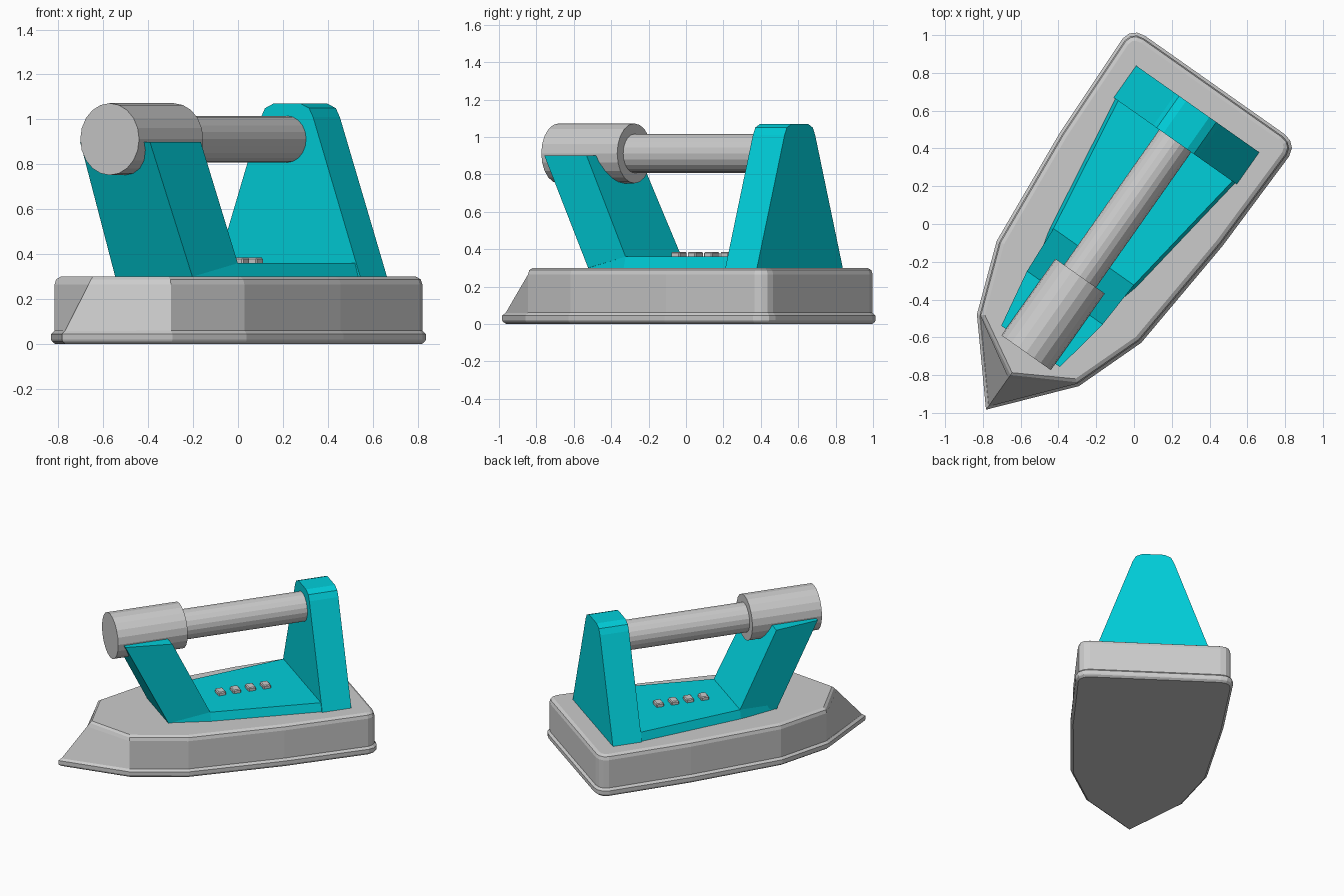
import bpy, bmesh, math
from mathutils import Vector, Matrix

if "Cube" in bpy.data.objects:
    bpy.data.objects.remove(bpy.data.objects["Cube"])

# Iron is modelled along local Y (nose at -Y), then turned on its stand position
PLACE = Matrix.Translation((-0.061, 0.043, 0)) @ Matrix.Rotation(math.radians(-35.15), 4, 'Z')

teal = bpy.data.materials.new("teal_plastic")
teal.diffuse_color = (0.0, 0.62, 0.70, 1)
teal.use_nodes = True
teal.node_tree.nodes["Principled BSDF"].inputs["Base Color"].default_value = teal.diffuse_color


def finish(name, bm, mat=None):
    bmesh.ops.recalc_face_normals(bm, faces=bm.faces)
    me = bpy.data.meshes.new(name)
    bm.to_mesh(me)
    bm.free()
    ob = bpy.data.objects.new(name, me)
    bpy.context.collection.objects.link(ob)
    ob.matrix_world = PLACE
    if mat:
        me.materials.append(mat)
    return ob


def loft(name, rings, mat=None):
    bm = bmesh.new()
    rows = [[bm.verts.new(p) for p in r] for r in rings]
    n = len(rows[0])
    for a, b in zip(rows, rows[1:]):
        for i in range(n):
            j = (i + 1) % n
            bm.faces.new((a[i], a[j], b[j], b[i]))
    bm.faces.new(rows[0][::-1])
    bm.faces.new(rows[-1])
    return finish(name, bm, mat)


def mirrored(half):
    """Right-hand outline -> closed counter-clockwise outline."""
    return half + [(-x, y) for x, y in reversed(half) if x > 0]


def inset(pts, d):
    out = []
    for i, p in enumerate(pts):
        p = Vector(p)
        a = (p - Vector(pts[i - 1])).normalized()
        b = (Vector(pts[(i + 1) % len(pts)]) - p).normalized()
        na, nb = Vector((-a.y, a.x)), Vector((-b.y, b.x))
        out.append(p + (na + nb) * d / (1 + na.dot(nb)))
    return out


def ring(d, z, tip=None):
    pts = inset(outline, d)
    if tip is not None:
        pts[0] = Vector((0, tip))
    return [(p.x, p.y, z) for p in pts]


outline = mirrored([(0, -1.255), (0.33, -0.87), (0.468, -0.492), (0.525, 0.175),
                    (0.54, 0.767), (0.527, 0.81), (0.495, 0.838), (0.45, 0.848)])

# Soleplate and body with sloping nose
loft("soleplate", [ring(0.018, 0), ring(0.003, 0.012), ring(0, 0.02),
                   ring(0, 0.045), ring(0.015, 0.06)])
loft("body", [ring(0.015, 0.055, -1.235), ring(0.015, 0.265, -1.05),
              ring(0.022, 0.288, -1.03), ring(0.042, 0.30, -1.015)])

# Teal deck between the two posts
deck_low = mirrored([(0.205, -0.545), (0.28, -0.265), (0.39, 0.485), (0.398, 0.69)])
deck_high = mirrored([(0.205, -0.545), (0.26, -0.265), (0.37, 0.485), (0.375, 0.68)])
loft("deck", [[(x, y, 0.29) for x, y in deck_low],
              [(x, y, 0.36) for x, y in deck_high]], teal)

# Rear post: tapered slab with rounded top
profile = mirrored([(0.40, 0.295), (0.142, 1.01), (0.12, 1.05), (0.075, 1.07)])
loft("rear_post", [[(x, y, z) for x, z in profile] for y in (0.485, 0.692)], teal)

# Front post leaning forward
loft("front_post", [
    [(-0.21, -0.545, 0.30), (0.21, -0.545, 0.30), (0.26, -0.265, 0.36), (-0.26, -0.265, 0.36)],
    [(-0.19, -0.845, 0.90), (0.19, -0.845, 0.90), (0.245, -0.53, 0.90), (-0.245, -0.53, 0.90)],
], teal)


# Handle bar and thicker front grip
def rod(name, r, y0, y1, sides=20):
    circle = [(r * math.cos(2 * math.pi * i / sides), 0.912 + r * math.sin(2 * math.pi * i / sides))
              for i in range(sides)]
    loft(name, [[(x, y, z) for x, z in circle] for y in (y0, y1)])


rod("handle_bar", 0.104, -0.45, 0.52)
rod("handle_grip", 0.16, -0.886, -0.39)

# Row of four buttons on the deck
for i in range(4):
    bm = bmesh.new()
    bmesh.ops.create_cube(bm, size=1, matrix=Matrix.Translation((0, -0.098 + 0.107 * i, 0.368))
                          @ Matrix.Diagonal((0.075, 0.055, 0.034, 1)))
    bmesh.ops.bevel(bm, geom=bm.edges[:], offset=0.006, segments=1, affect='EDGES')
    finish(f"button_{i + 1}", bm)
